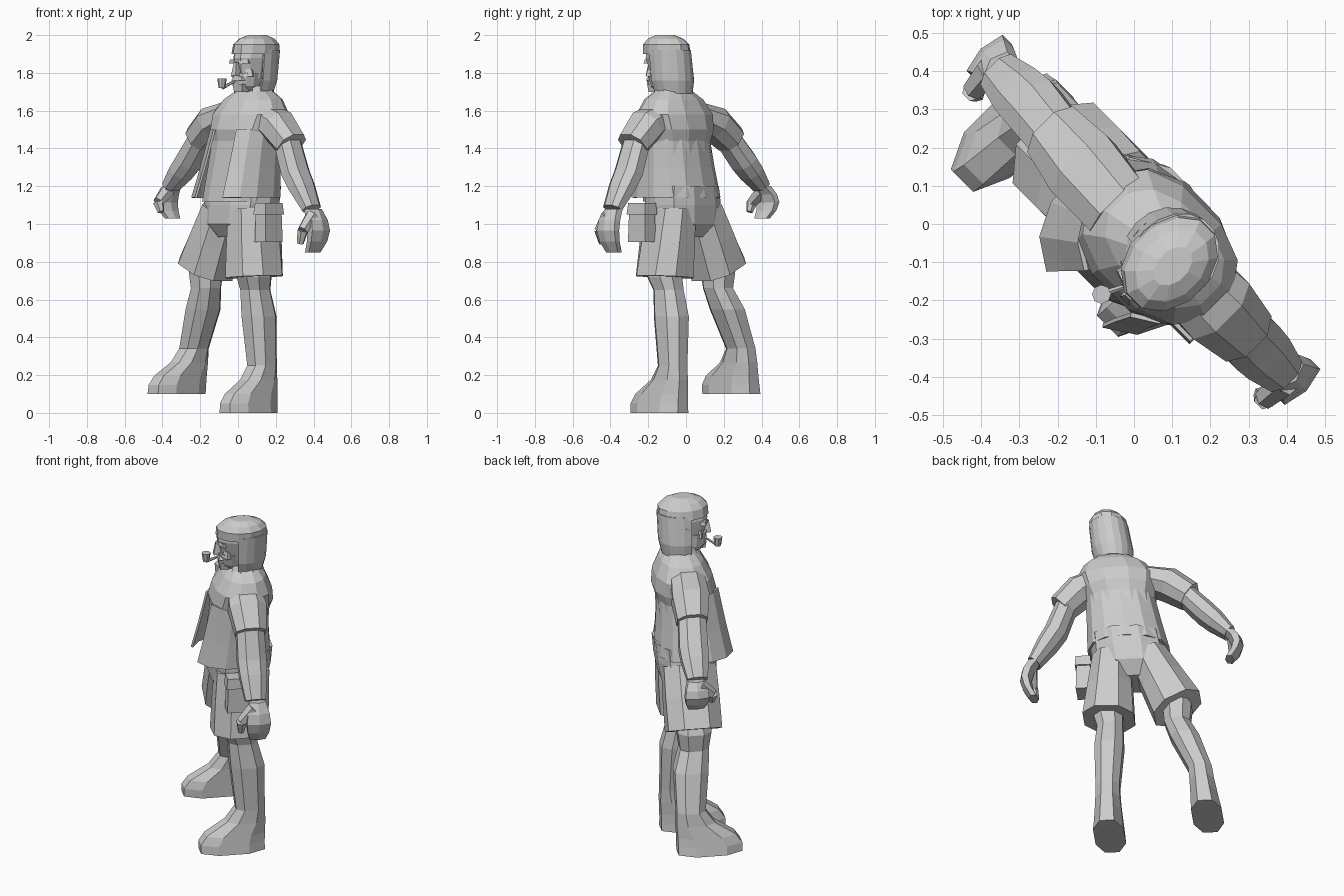
import bpy, bmesh
from math import sin, cos, pi, radians, copysign
from mathutils import Matrix, Vector

cube = bpy.data.objects.get("Cube")
if cube:
    bpy.data.objects.remove(cube)

grey = bpy.data.materials.new("light grey")
grey.use_nodes = True
shade = (0.6, 0.6, 0.6, 1)
grey.diffuse_color = shade
grey.node_tree.nodes["Principled BSDF"].inputs["Base Color"].default_value = shade

# The figure is modelled facing -y, then stands turned to its right
TURN = Matrix.Rotation(radians(-45), 4, 'Z')


def finish(name, bm, thickness=0):
    bmesh.ops.recalc_face_normals(bm, faces=bm.faces)
    bm.transform(TURN)
    mesh = bpy.data.meshes.new(name)
    bm.to_mesh(mesh)
    bm.free()
    mesh.materials.append(grey)
    part = bpy.data.objects.new(name, mesh)
    bpy.context.collection.objects.link(part)
    if thickness:
        part.modifiers.new("thickness", 'SOLIDIFY').thickness = thickness


def loft(name, centers, widths, depths, sides=8, power=0.85, gap=0, level=False):
    """Skin rounded cross-sections along a path; gap leaves the front open."""
    bm = bmesh.new()
    rows = []
    last = len(centers) - 1
    for k, (center, width, depth) in enumerate(zip(centers, widths, depths)):
        across = Vector((1, 0, 0))
        if not level:
            along = centers[min(k + 1, last)] - centers[max(k - 1, 0)]
            across = Vector((along.z, 0, -along.x)).normalized()
        row = []
        for i in range(sides):
            if gap:
                angle = gap + 2 * (pi - gap) * i / (sides - 1)
            else:
                angle = 2 * pi * (i + 0.5) / sides
            s, c = [copysign(abs(f) ** power, f) for f in (sin(angle), cos(angle))]
            row.append(bm.verts.new(center + across * width * s - Vector((0, depth * c, 0))))
        rows.append(row)
    for low, high in zip(rows, rows[1:]):
        for i in range(sides - bool(gap)):
            j = (i + 1) % sides
            bm.faces.new((low[i], low[j], high[j], high[i]))
    if not gap:
        bm.faces.new(rows[0])
        bm.faces.new(rows[-1])
    finish(name, bm, 0.012 if gap else 0)


def spine(z, shift=0):
    """Centre line of the leaning body at a given height."""
    return Vector((0.14 * z - 0.13, 0.07 * min(z - 1.5, 0.2) + shift, z))


def stack(name, heights, widths, depths, shift=0, sides=12, gap=0, power=0.85):
    centers = [spine(z, shift) for z in heights]
    loft(name, centers, widths, depths, sides, power, gap, level=True)


def block(name, center, size, taper=1.0, yaw=0):
    bm = bmesh.new()
    bmesh.ops.create_cube(bm, size=1)
    for v in bm.verts:
        if v.co.z > 0:
            v.co.x *= taper
            v.co.y *= taper
    turn = Matrix.Rotation(radians(yaw), 4, 'Z')
    bm.transform(Matrix.Translation(center) @ turn @ Matrix.Diagonal((*size, 1)))
    finish(name, bm)


def rod(name, start, end, radius, end_radius, sides=6):
    along = end - start
    bm = bmesh.new()
    bmesh.ops.create_cone(bm, cap_ends=True, segments=sides, radius1=radius,
                          radius2=end_radius, depth=along.length)
    turn = along.to_track_quat('Z', 'Y').to_matrix().to_4x4()
    bm.transform(Matrix.Translation((start + end) / 2) @ turn)
    finish(name, bm)


def arm(side, out, shoulder, cuff, elbow, wrist, hand_length):
    # Sleeve running down from inside the shoulder
    middle = shoulder.lerp(cuff, 0.5) + Vector((0.01 * out, 0, 0.02))
    loft(side + "_sleeve", [shoulder, middle, cuff], (0.07, 0.09, 0.08), (0.1, 0.11, 0.09))
    # Bare arm
    upper = middle.lerp(cuff, 0.6)
    forearm = elbow.lerp(wrist, 0.4)
    widths = (0.06, 0.065, 0.06, 0.04)
    loft(side + "_arm", [upper, elbow, forearm, wrist], widths, [w + 0.02 for w in widths])
    # Curled hand: out over the knuckles and back in at the fingertips
    def grip(t, front=0.0):
        return wrist + Vector((0.045 * out * sin(pi * t), 0.01 - front, -hand_length * t))
    steps = [k / 4 for k in range(5)]
    loft(side + "_hand", [grip(t) for t in steps], [0.04 - 0.015 * t for t in steps],
         [0.05 + 0.025 * sin(pi * t) for t in steps], 6, level=True)
    inward = Vector((0.03 * out, 0, 0))
    knuckle = grip(0.5, 0.09) - inward
    rod(side + "_thumb", grip(0.15, 0.02), knuckle, 0.04, 0.03)
    rod(side + "_thumb_tip", knuckle, grip(0.8, 0.09) - inward, 0.03, 0.018)


def leg(side, hip, hem, knee, ankle, floor):
    # Loose shorts leg
    loft(side + "_shorts_leg", [hip, hip.lerp(hem, 0.5), hem], (0.11, 0.13, 0.15), (0.155, 0.16, 0.16))
    # Thigh, knee and calf
    calf = knee.lerp(ankle, 0.35) + Vector((0, 0.01, 0))
    path = [hip, hem, knee, calf, ankle]
    widths = [0.09, 0.085, 0.075, 0.085, 0.07]
    depths = [0.1, 0.1, 0.085, 0.1, 0.085]
    # Shoe: the heel stays put while the toe reaches forward to an upright edge
    heel = ankle.y + 0.09
    for t in (0.3, 0.6, 0.8, 1):
        s = min(t / 0.8, 1)
        reach = 0.08 + 0.11 * s * s * (3 - 2 * s)
        path.append(Vector((ankle.x - 0.03 * t * (ankle.x < 0), heel - reach, ankle.z + (floor - ankle.z) * t)))
        widths.append(0.065 + 0.025 * t)
        depths.append(reach)
    loft(side + "_leg", path, widths, depths, level=True)


# Torso with overhanging chest, open shirt flaring to two front tips, collar
stack("torso", (1.12, 1.44, 1.5, 1.58, 1.66, 1.72), (0.19, 0.19, 0.21, 0.225, 0.175, 0.08),
      (0.17, 0.16, 0.175, 0.16, 0.12, 0.07))
stack("open_shirt", (1.14, 1.3, 1.5), (0.23, 0.21, 0.19), (0.22, 0.195, 0.17), -0.02, gap=0.4, sides=13)
stack("collar", (1.67, 1.73), (0.13, 0.09), (0.1, 0.085), gap=0.6, sides=9)

# Arms
arm("left", 1, Vector((0.18, 0, 1.58)), Vector((0.4, 0, 1.42)), Vector((0.43, 0, 1.27)),
    Vector((0.55, 0, 1.08)), 0.23)
arm("right", -1, Vector((-0.06, 0, 1.58)), Vector((-0.31, 0.02, 1.45)), Vector((-0.4, 0.03, 1.33)),
    Vector((-0.53, 0.03, 1.2)), 0.17)

# Shorts, legs and shoes
stack("shorts_hips", (0.93, 1, 1.1, 1.2), (0.1, 0.2, 0.21, 0.2), (0.1, 0.16, 0.17, 0.17), 0.03, sides=10)
leg("left", Vector((0.12, 0, 1.08)), Vector((0.14, -0.02, 0.72)), Vector((0.13, 0, 0.65)),
    Vector((0.14, 0.04, 0.25)), 0)
leg("right", Vector((-0.08, 0, 1.08)), Vector((-0.24, 0, 0.76)), Vector((-0.24, 0, 0.66)),
    Vector((-0.37, 0.04, 0.34)), 0.1)

# Thigh pocket with flap
pocket = Vector((0.28, -0.05, 1))
block("pocket", pocket, (0.08, 0.13, 0.19), 0.9)
block("pocket_flap", pocket + Vector((0, 0, 0.08)), (0.09, 0.14, 0.06), 0.9)

# Head and swept-back hair
stack("neck", (1.62, 1.8), (0.08, 0.065), (0.08, 0.075), 0.01, sides=8)
stack("jaw", (1.7, 1.73, 1.8), (0.045, 0.07, 0.08), (0.06, 0.08, 0.09), -0.06, power=1)
stack("face", (1.77, 1.84, 1.88, 1.95), (0.08, 0.088, 0.092, 0.08), (0.11, 0.126, 0.138, 0.12), -0.02, power=1)
stack("hair_crown", (1.9, 1.95, 1.98, 2), (0.11, 0.105, 0.08, 0.04), (0.143, 0.14, 0.11, 0.06), -0.02, power=1)
stack("hair_back", (1.69, 1.76, 1.92), (0.1, 0.115, 0.108), (0.11, 0.125, 0.13), -0.005, gap=1.2, power=1)

# Facial features
face = spine(1.82, -0.014)
block("nose", face + Vector((0, -0.135, 0)), (0.035, 0.05, 0.07), 0.5)
block("moustache", face + Vector((0, -0.12, -0.05)), (0.08, 0.03, 0.02), 0.7)
block("chin_beard", face + Vector((0, -0.1, -0.1)), (0.06, 0.05, 0.04), 1.2)
for side, s in (("left", 1), ("right", -1)):
    block(side + "_brow", face + Vector((0.04 * s, -0.115, 0.04)), (0.06, 0.03, 0.02), 0.8, 20 * s)
    block(side + "_cheek", face + Vector((0.05 * s, -0.09, -0.02)), (0.05, 0.04, 0.04), 0.6, 30 * s)
    block(side + "_ear", face + Vector((0.09 * s, 0, 0)), (0.025, 0.04, 0.07), 1.2)

# Tobacco pipe held in the right corner of the mouth
mouth = face + Vector((-0.02, -0.12, -0.06))
bowl = Vector((0.07, -0.19, 1.72))
rod("pipe_stem", mouth, bowl, 0.006, 0.01)
rod("pipe_bowl", bowl, bowl + Vector((0, 0, 0.05)), 0.018, 0.025, 8)
